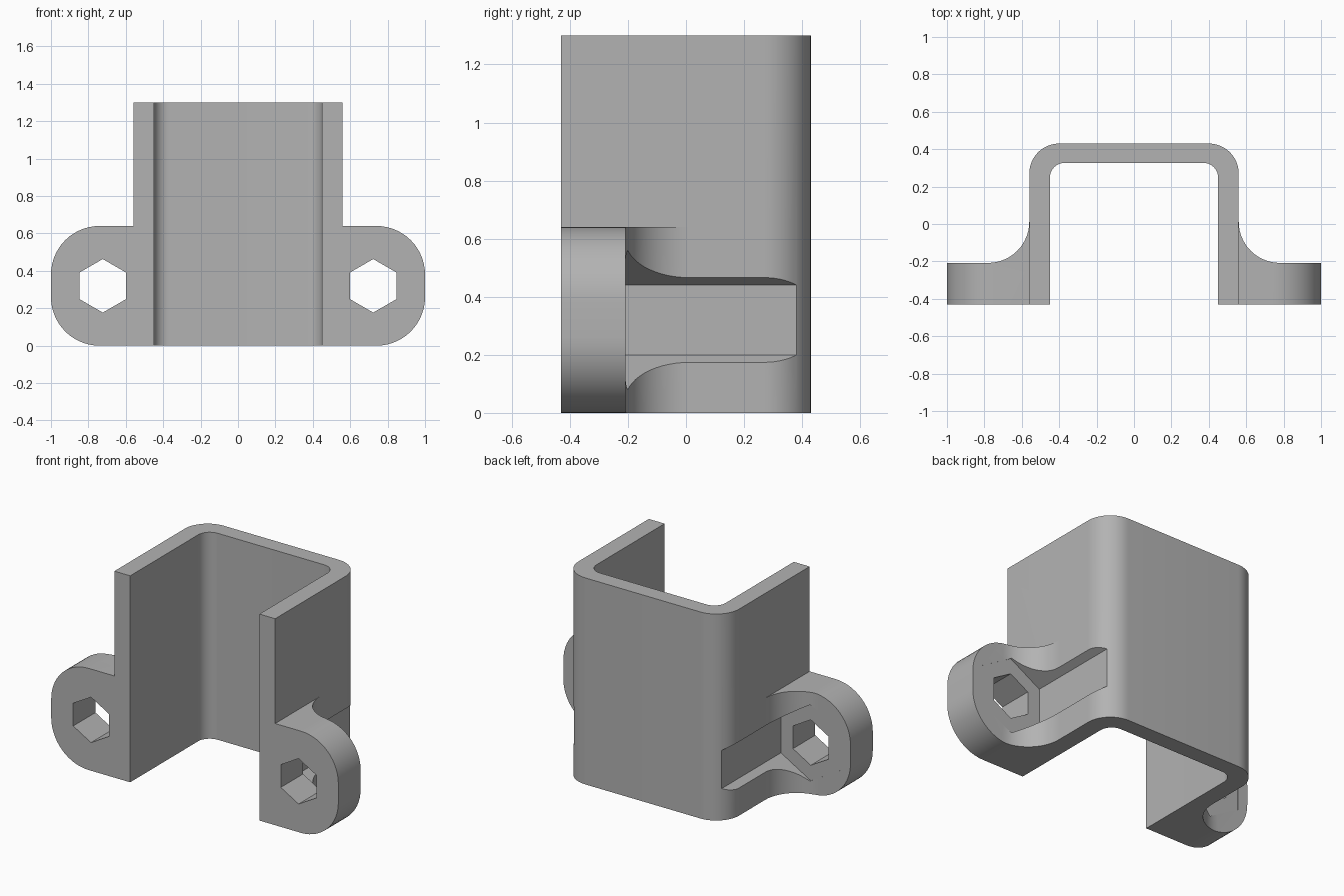
import bpy, bmesh
from math import sin, cos, pi, radians
from mathutils import Vector

cube = bpy.data.objects.get("Cube")
if cube:
    bpy.data.objects.remove(cube, do_unlink=True)

grey = bpy.data.materials.new("plain_grey")
grey.use_nodes = True
grey.diffuse_color = (0.45, 0.45, 0.45, 1)
grey.node_tree.nodes["Principled BSDF"].inputs["Base Color"].default_value = (0.45, 0.45, 0.45, 1)


def arc(cx, cy, r, start, end, n=14):
    """Points on a circular arc, angles in degrees."""
    angles = [radians(start + (end - start) * i / n) for i in range(n + 1)]
    return [(cx + r * cos(a), cy + r * sin(a)) for a in angles]


def prism(name, outline, axis, low, high, side=1):
    """Extrude an outline along z (outline in x, y) or y (outline in x, z)."""
    def place(p, h):
        return (side * p[0], p[1], h) if axis == "z" else (side * p[0], h, p[1])
    bm = bmesh.new()
    face = bm.faces.new([bm.verts.new(place(p, low)) for p in outline])
    top = bmesh.ops.extrude_face_region(bm, geom=[face])["geom"]
    shift = Vector(place((0, 0), high)) - Vector(place((0, 0), low))
    bmesh.ops.translate(bm, vec=shift, verts=[g for g in top if isinstance(g, bmesh.types.BMVert)])
    bmesh.ops.recalc_face_normals(bm, faces=bm.faces)
    mesh = bpy.data.meshes.new(name)
    bm.to_mesh(mesh)
    bm.free()
    mesh.materials.append(grey)
    obj = bpy.data.objects.new(name, mesh)
    bpy.context.collection.objects.link(obj)
    return obj


def combine(obj, tool, operation):
    """Apply a boolean and discard the tool."""
    mod = obj.modifiers.new("combine", "BOOLEAN")
    mod.operation, mod.object, mod.solver = operation, tool, "EXACT"
    graph = bpy.context.evaluated_depsgraph_get()
    mesh = bpy.data.meshes.new_from_object(obj.evaluated_get(graph))
    obj.modifiers.clear()
    obj.data = mesh
    bpy.data.objects.remove(tool, do_unlink=True)


def hexagon(radius):
    return arc(HOLE_X, HOLE_Z, radius, 90, 390, 5)


FRONT, BACK, WIDE, INNER = -0.43, 0.43, 0.56, 0.45
EAR_BACK, EAR_TOP, FILLET, ROUND = -0.208, 0.64, 0.22, 0.26
HOLE_X, HOLE_Z = 0.723, 0.32

# U-shaped channel with rounded back corners
R, r, inner_back = 0.16, 0.08, 0.327
outline = [(WIDE, FRONT)] + arc(WIDE - R, BACK - R, R, 0, 90) + arc(R - WIDE, BACK - R, R, 90, 180)
outline += [(-WIDE, FRONT), (-INNER, FRONT)]
outline += arc(r - INNER, inner_back - r, r, 180, 90) + arc(INNER - r, inner_back - r, r, 90, 0)
outline += [(INNER, FRONT)]
bracket = prism("bracket", outline, "z", 0, 1.3)

# Mounting ears, blended into the side walls and rounded at the ends
for side in (1, -1):
    plan = [(0.5, FRONT), (1, FRONT), (1, EAR_BACK)]
    plan += arc(WIDE + FILLET, EAR_BACK + FILLET, FILLET, 270, 180)
    plan += [(0.5, EAR_BACK + FILLET)]
    ear = prism("ear", plan, "z", 0, EAR_TOP, side)
    shape = [(0.3, 0)] + arc(1 - ROUND, ROUND, ROUND, -90, 0)
    shape += arc(1 - ROUND, EAR_TOP - ROUND, ROUND, 0, 90) + [(0.3, EAR_TOP)]
    combine(ear, prism("ear_shape", shape, "y", -0.6, 0.3, side), "INTERSECT")
    combine(bracket, ear, "UNION")

# Hexagonal access channels along the walls, and bolt holes through the ears
for side in (1, -1):
    combine(bracket, prism("access_cutter", hexagon(0.24), "y", EAR_BACK - 0.0005, 0.6, side), "DIFFERENCE")
    combine(bracket, prism("hole_cutter", hexagon(0.143), "y", -0.6, 0, side), "DIFFERENCE")

bpy.ops.object.select_all(action="DESELECT")
bracket.select_set(True)
bpy.context.view_layer.objects.active = bracket
bpy.ops.object.shade_smooth_by_angle(angle=radians(30))
